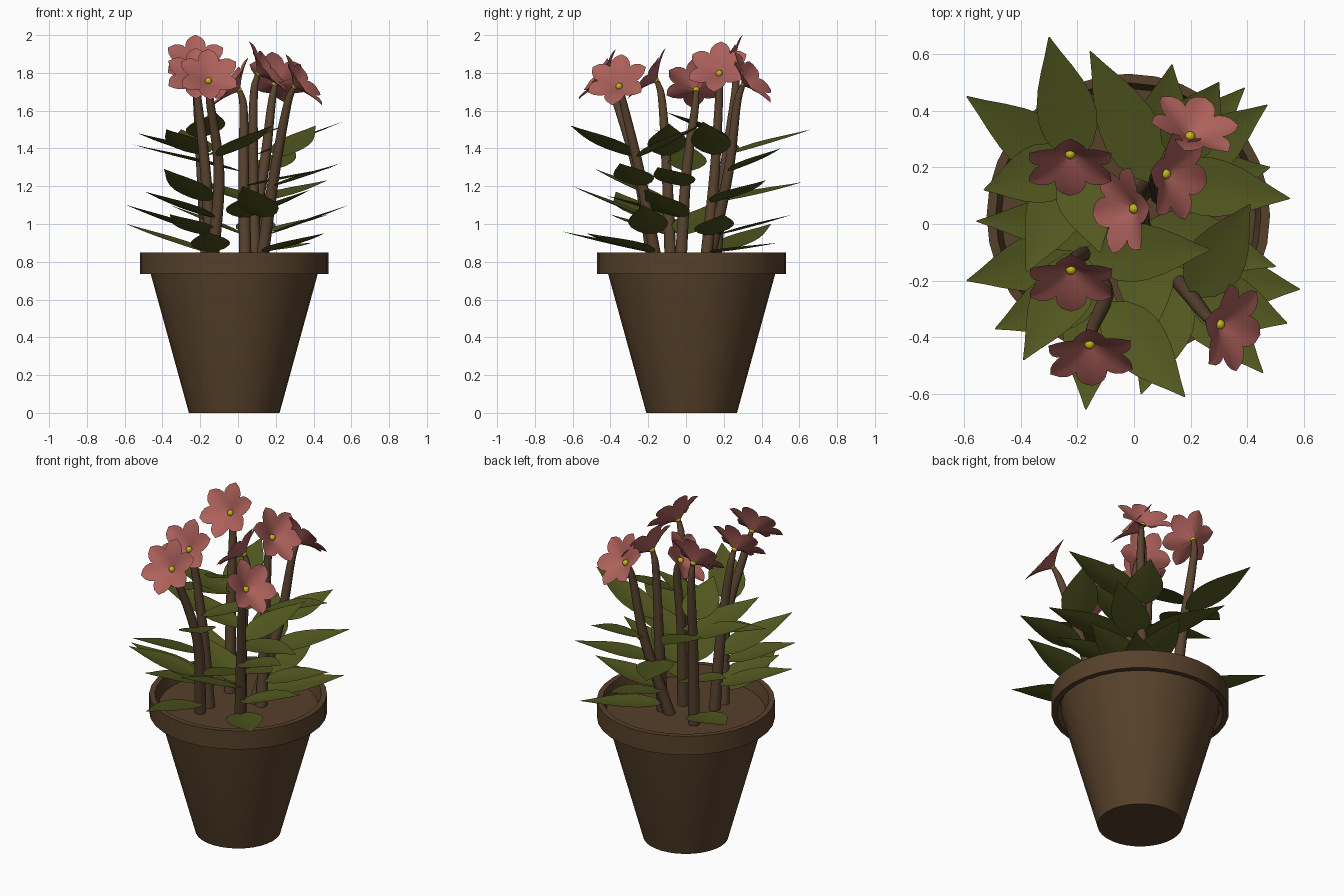
import bpy, math
from mathutils import Vector as V

if "Cube" in bpy.data.objects:
    bpy.data.objects.remove(bpy.data.objects["Cube"])


def material(name, rgb):
    m = bpy.data.materials.new(name)
    m.diffuse_color = (*rgb, 1)
    m.use_nodes = True
    m.node_tree.nodes["Principled BSDF"].inputs["Base Color"].default_value = m.diffuse_color
    return m


CLAY = material("brown clay", (0.094, 0.052, 0.023))
STEM = material("stem brown", (0.100, 0.057, 0.029))
LEAF = material("leaf green", (0.084, 0.096, 0.014))
PETAL = material("petal pink", (0.42, 0.119, 0.105))
YELLOW = material("pollen yellow", (0.54, 0.47, 0.01))


def make(name, verts, faces, mat, angle=40):
    me = bpy.data.meshes.new(name)
    me.from_pydata(verts, [], faces)
    me.materials.append(mat)
    ob = bpy.data.objects.new(name, me)
    bpy.context.collection.objects.link(ob)
    bpy.ops.object.select_all(action='DESELECT')
    ob.select_set(True)
    bpy.context.view_layer.objects.active = ob
    bpy.ops.object.shade_smooth_by_angle(angle=math.radians(angle))
    return ob


def lathe(name, profile, mat, closed=False, n=32, cx=-0.02, cy=0.03):
    verts = [(cx + r * math.cos(2 * math.pi * i / n), cy + r * math.sin(2 * math.pi * i / n), z)
             for r, z in profile for i in range(n)]
    k = len(profile)
    faces = [(j * n + i, j * n + (i + 1) % n,
              (j + 1) % k * n + (i + 1) % n, (j + 1) % k * n + i)
             for j in range(k if closed else k - 1) for i in range(n)]
    if not closed:  # flat end caps
        faces += [tuple(range(n))[::-1], tuple(range((k - 1) * n, k * n))]
    return make(name, verts, faces, mat, 30)


# Pot body filled with soil, and a separate overhanging collar
lathe("pot_body", [(0.24, 0), (0.442, 0.735), (0.448, 0.78)], CLAY)
lathe("pot_rim", [(0.468, 0.735), (0.5, 0.735), (0.5, 0.85), (0.468, 0.85), (0.446, 0.77)], CLAY, True)


def spline(pts, t):
    """Catmull-Rom point at t in 0..1."""
    p = [pts[0] * 2 - pts[1]] + pts + [pts[-1] * 2 - pts[-2]]
    s = min(t, 0.9999) * (len(pts) - 1)
    i = int(s)
    u = s - i
    a, b, c, d = p[i:i + 4]
    return 0.5 * (2 * b + (c - a) * u + (2 * a - 5 * b + 4 * c - d) * u ** 2
                  + (3 * b - a - 3 * c + d) * u ** 3)


def stem(name, pts, n=10, rings=18):
    path = [spline(pts, i / (rings - 1)) for i in range(rings)]
    verts = []
    for i, p in enumerate(path):
        tan = (path[min(i + 1, rings - 1)] - path[max(i - 1, 0)]).normalized()
        a = tan.cross(V((0, 1, 0.1))).normalized()
        b = tan.cross(a)
        r = 0.033 - 0.019 * (i / (rings - 1)) ** 1.3
        verts += [p + r * (a * math.cos(2 * math.pi * k / n) + b * math.sin(2 * math.pi * k / n))
                  for k in range(n)]
    faces = [(j * n + i, j * n + (i + 1) % n, (j + 1) * n + (i + 1) % n, (j + 1) * n + i)
             for j in range(rings - 1) for i in range(n)]
    make(name, verts, faces, STEM)
    return path


def blade(verts, faces, base, along, side, up, length, width, shape, fold, bend, rows=9):
    """Add a curved, creased sheet to a mesh: shape(t) is the half width profile."""
    o = len(verts)
    for i in range(rows):
        t = i / (rows - 1)
        for s in (-1, -0.5, 0, 0.5, 1):
            w = width / 2 * shape(t) * s
            verts.append(base + along * length * t + side * w + up * (bend(t) + fold * abs(w)))
    faces += [(o + i * 5 + j, o + i * 5 + j + 1, o + i * 5 + j + 6, o + i * 5 + j + 5)
              for i in range(rows - 1) for j in range(4)]


def petal_shape(t):
    return 0.15 * (1 - t) + max(0, math.sin(math.pi * t ** 1.35)) ** 0.7 * 0.97


def flower(name, c, n):
    n = n.normalized()
    side = V((0, 0, 1)).cross(n).normalized()
    up = n.cross(side)
    verts, faces = [], []
    for k in range(6):
        a = k * math.pi / 3
        d = up * math.cos(a) + side * math.sin(a)
        blade(verts, faces, c, d, n.cross(d), n, 0.168, 0.106, petal_shape, 0.22,
              lambda t: 0.11 * t - 0.04 * t * t)
    make(name + "_petals", verts, faces, PETAL, 60)
    bpy.ops.mesh.primitive_uv_sphere_add(segments=12, ring_count=8, radius=0.018, location=c + n * 0.012)
    ob = bpy.context.object
    ob.name = name + "_center"
    ob.data.materials.append(YELLOW)
    bpy.ops.object.shade_smooth()


# Plants: stem base xy, stem middle xyz, flower centre, flower facing
PLANTS = [
    ((-0.16, 0.15), (-0.19, 0.20, 1.25), (-0.225, 0.256, 1.825), (0, -0.8, 0.6)),
    ((0.03, 0.11), (0.13, 0.22, 1.25), (0.195, 0.30, 1.735), (0.28, 0.75, 0.6)),
    ((0.09, 0.10), (0.08, 0.15, 1.25), (0.103, 0.178, 1.79), (0.78, -0.15, 0.6)),
    ((0.04, -0.03), (0.03, 0.00, 1.25), (0.010, 0.055, 1.705), (-0.78, -0.1, 0.6)),
    ((-0.14, -0.08), (-0.17, -0.10, 1.25), (-0.222, -0.152, 1.755), (0, -0.8, 0.6)),
    ((-0.14, -0.17), (-0.10, -0.25, 1.25), (-0.157, -0.415, 1.750), (0.05, -0.8, 0.6)),
    ((0.12, -0.15), (0.19, -0.24, 1.25), (0.294, -0.352, 1.722), (0.78, -0.2, 0.6)),
]
paths = []
for i, (b, m, c, f) in enumerate(PLANTS):
    c, f = V(c), V(f)
    neck = V(m).lerp(c, 0.8) - f * 0.02
    paths.append(stem(f"stem_{i + 1}", [V((*b, 0.76)), V(m), neck, c]))
    flower(f"flower_{i + 1}", c, f)

# Leaves: stem number, then tip x, y, z
LEAVES = [
    (0, -0.30, 0.66, 1.50), (2, -0.155, 0.61, 1.22), (1, 0.134, 0.563, 1.05),
    (1, 0.39, 0.48, 0.90), (2, 0.47, 0.42, 1.23), (0, -0.59, 0.45, 1.00),
    (2, 0.55, 0.09, 1.54), (3, 0.50, -0.15, 1.30), (6, 0.585, -0.23, 1.10),
    (6, 0.54, -0.35, 1.32), (6, 0.455, -0.525, 0.95), (5, 0.18, -0.61, 1.52),
    (6, 0.025, -0.60, 1.20), (5, -0.17, -0.655, 0.96), (4, -0.39, -0.48, 1.29),
    (5, -0.49, -0.37, 1.17), (4, -0.59, -0.20, 1.10), (3, -0.555, 0.01, 1.42),
    (0, -0.53, 0.12, 1.48), (4, 0.27, -0.09, 1.53), (6, 0.41, 0.07, 1.52),
    (0, -0.38, -0.17, 1.50), (3, 0.05, -0.42, 1.15), (2, 0.48, 0.20, 1.05),
    (3, -0.36, 0.12, 1.10), (1, 0.30, 0.50, 1.40), (4, -0.36, -0.40, 1.05),
    (3, 0.38, -0.22, 1.18), (0, -0.12, -0.10, 1.59),
]


def leaf_shape(t):
    return math.sin(math.pi * t ** 0.72) ** 1.05 if 0 < t < 1 else 0.02


verts, faces = [], []
for k, x, y, z in LEAVES:
    tip = V((x, y, z))
    base = min(paths[k], key=lambda p: abs(p.z - max(z - 0.14, 0.84)))
    d = tip - base
    flat = V((0, 0, 1)).cross(d).normalized()
    # every leaf is rolled slightly the same way about its length
    lift = d.normalized().cross(flat)
    roll = math.radians(3)
    side = flat * math.cos(roll) + lift * math.sin(roll)
    up = d.normalized().cross(side)
    blade(verts, faces, base, d.normalized(), side, up, d.length, 0.21, leaf_shape, 0.12,
          lambda t: -0.02 * t * (1 - t))
make("leaves", verts, faces, LEAF, 20)
